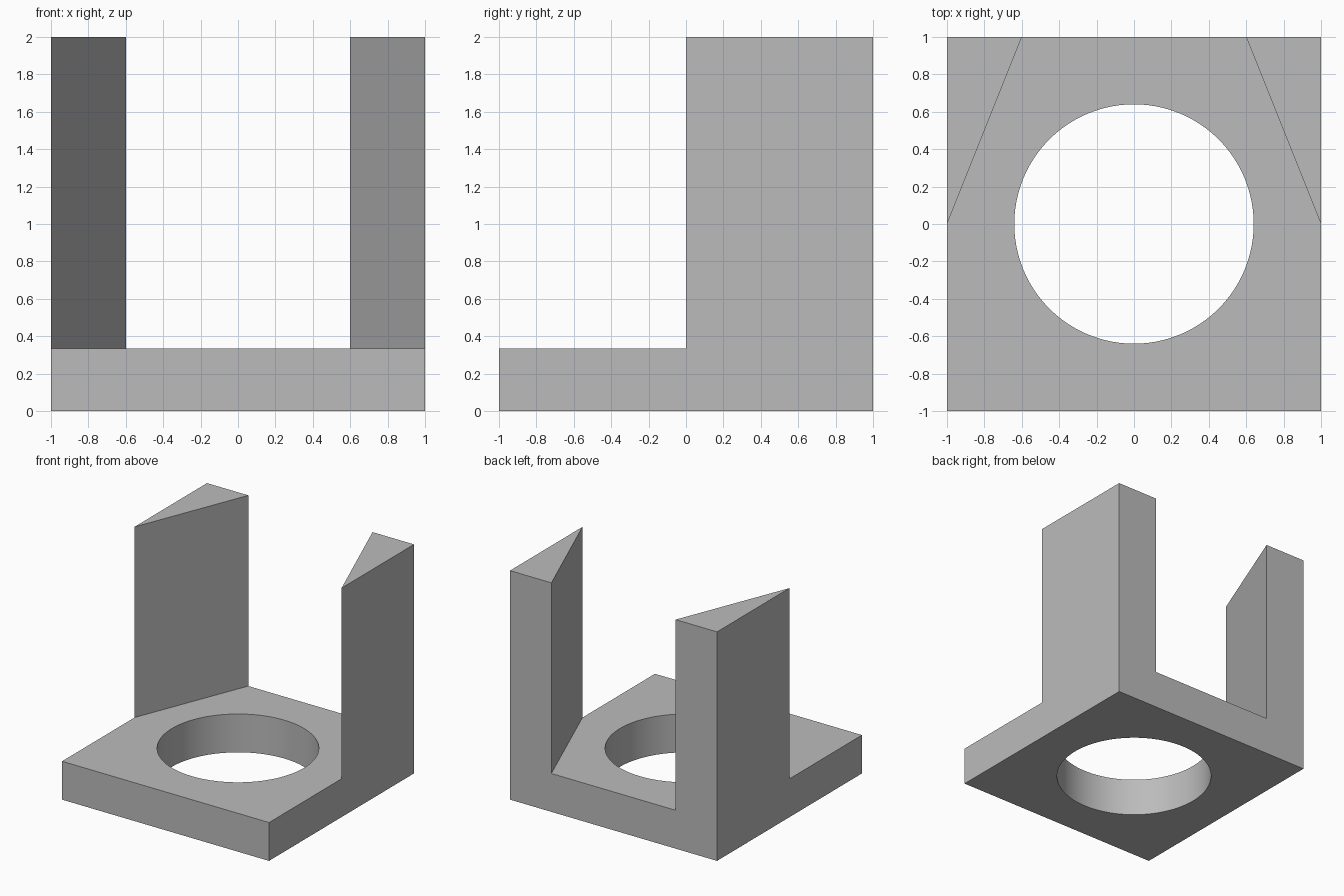
import bpy
import bmesh
from math import radians

cube = bpy.data.objects.get("Cube")
if cube:
    bpy.data.objects.remove(cube, do_unlink=True)

BASE_TOP = 0.335
HEIGHT = 2.0
HOLE_RADIUS = 0.64

GREY = (0.5, 0.5, 0.5, 1.0)
grey = bpy.data.materials.new("plain grey")
grey.use_nodes = True
grey.diffuse_color = GREY
grey.node_tree.nodes["Principled BSDF"].inputs["Base Color"].default_value = GREY


def prism(name, outline, bottom, top):
    """Extrude a flat outline upward between two heights."""
    bm = bmesh.new()
    face = bm.faces.new([bm.verts.new((x, y, bottom)) for x, y in outline])
    extruded = bmesh.ops.extrude_face_region(bm, geom=[face])["geom"]
    moved = [v for v in extruded if isinstance(v, bmesh.types.BMVert)]
    bmesh.ops.translate(bm, verts=moved, vec=(0, 0, top - bottom))
    bmesh.ops.recalc_face_normals(bm, faces=bm.faces)
    mesh = bpy.data.meshes.new(name)
    bm.to_mesh(mesh)
    bm.free()
    mesh.materials.append(grey)
    obj = bpy.data.objects.new(name, mesh)
    bpy.context.collection.objects.link(obj)
    return obj


# Square base plate
base = prism("base_plate", [(-1, -1), (1, -1), (1, 1), (-1, 1)], 0, BASE_TOP)

# Round through hole
bpy.ops.mesh.primitive_cylinder_add(vertices=96, radius=HOLE_RADIUS, depth=2)
cutter = bpy.context.object
cutter.name = "hole_cutter"
cutter.data.materials.append(grey)
cut = base.modifiers.new("hole", "BOOLEAN")
cut.operation = "DIFFERENCE"
cut.solver = "EXACT"
cut.object = cutter
bpy.ops.object.select_all(action="DESELECT")
base.select_set(True)
bpy.context.view_layer.objects.active = base
bpy.ops.object.modifier_apply(modifier=cut.name)
bpy.data.objects.remove(cutter, do_unlink=True)
bpy.ops.object.shade_smooth_by_angle(angle=radians(30))

# Triangular corner posts at the back
for name, side in (("left_post", 1), ("right_post", -1)):
    prism(name, [(side, 0), (side, 1), (side * 0.6, 1)], BASE_TOP, HEIGHT)
